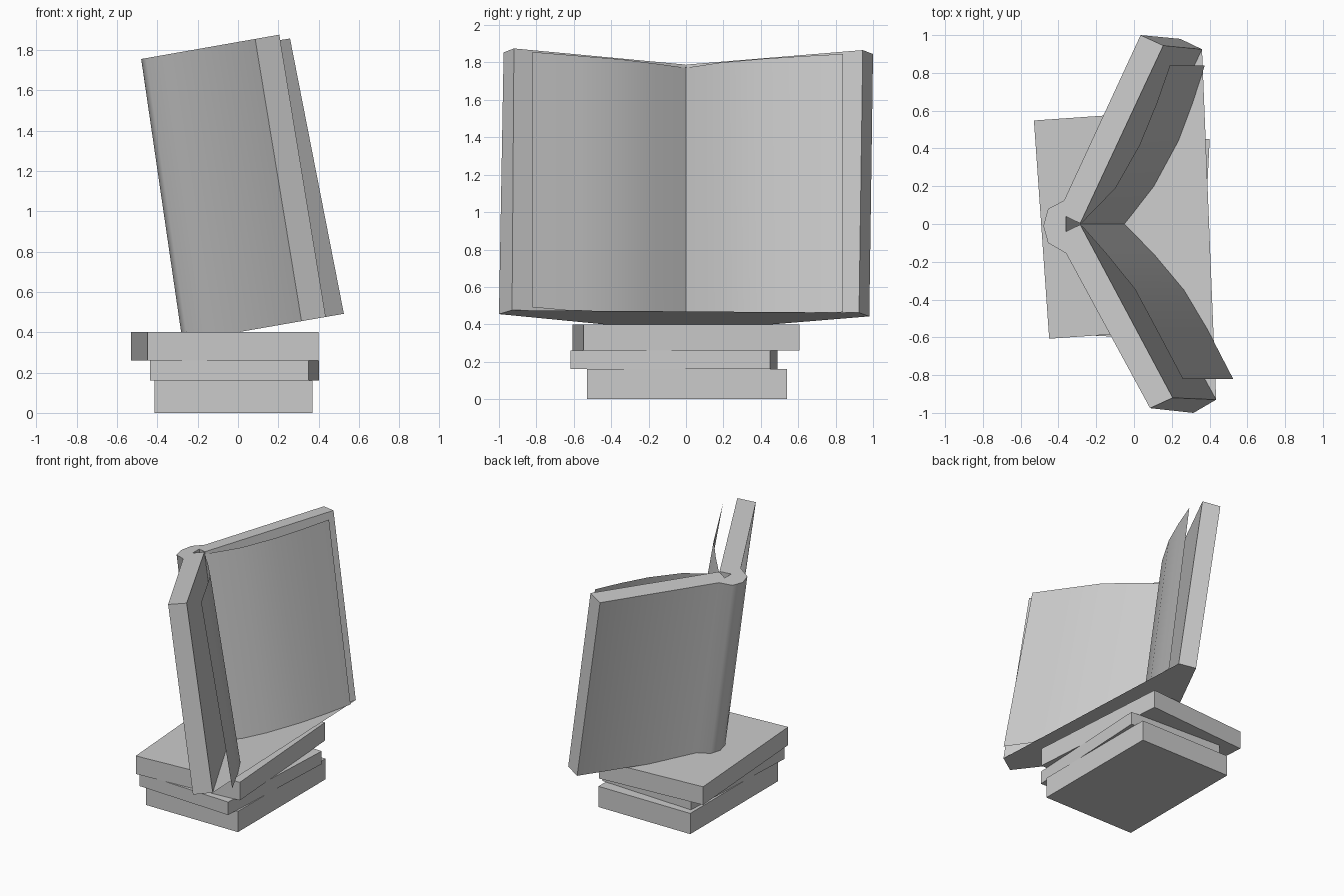
import bpy, bmesh, math

if "Cube" in bpy.data.objects:
    bpy.data.objects.remove(bpy.data.objects["Cube"])


def make_object(name, bm):
    mesh = bpy.data.meshes.new(name)
    bmesh.ops.recalc_face_normals(bm, faces=bm.faces)
    bm.to_mesh(mesh)
    bm.free()
    obj = bpy.data.objects.new(name, mesh)
    bpy.context.collection.objects.link(obj)
    return obj


def smooth(obj, angle):
    bpy.ops.object.select_all(action='DESELECT')
    bpy.context.view_layer.objects.active = obj
    obj.select_set(True)
    bpy.ops.object.shade_smooth_by_angle(angle=math.radians(angle))


def slab(name, x, y, z0, z1, width, length, turn):
    bpy.ops.mesh.primitive_cube_add(size=1, location=(x, y, (z0 + z1) / 2),
                                    rotation=(0, 0, math.radians(turn)))
    obj = bpy.context.object
    obj.name = name
    obj.scale = (width, length, z1 - z0)


def loft(name, rows, top_start, top_slope, closed):
    """Join a lower and an upper outline; rows hold (x, y) low and (x, y) high."""
    bm = bmesh.new()
    low = [bm.verts.new((r[0], r[1], 0.40 + 0.174 * r[0])) for r in rows]
    high = [bm.verts.new((r[2], r[3], top_start + top_slope * r[2])) for r in rows]
    n = len(rows)
    for i in range(n if closed else n - 1):
        j = (i + 1) % n
        bm.faces.new((low[i], low[j], high[j], high[i]))
    if closed:
        caps = [bm.faces.new(low[::-1]), bm.faces.new(high)]
        bmesh.ops.triangulate(bm, faces=caps)
    return make_object(name, bm)


# stack of closed books
slab("bottom_book", -0.022, 0.005, 0.0, 0.16, 0.785, 1.07, 0)
slab("middle_book", -0.018, -0.065, 0.16, 0.26, 0.786, 1.07, -2.8)
slab("top_book", -0.065, 0.0, 0.26, 0.40, 0.851, 1.158, 4)

# leaning open cover with rounded spine and a small gap behind the hinge
cover = loft("open_cover", [
    (0.315, -1.0, 0.085, -0.975),
    (-0.15, -0.17, -0.36, -0.155),
    (-0.25, -0.115, -0.455, -0.10),
    (-0.275, -0.015, -0.48, -0.01),
    (-0.25, 0.065, -0.455, 0.08),
    (-0.165, 0.11, -0.37, 0.125),
    (0.245, 0.98, 0.035, 1.0),
    (0.36, 0.925, 0.155, 0.945),
    (-0.075, 0.003, -0.285, 0.003),
    (-0.155, 0.035, -0.36, 0.04),
    (-0.155, -0.045, -0.36, -0.04),
    (-0.075, -0.003, -0.285, -0.003),
    (0.435, -0.93, 0.205, -0.92),
], 1.839, 0.176, True)
smooth(cover, 50)

# two curved page sheets
front_page = loft("front_page", [
    (-0.05, 0, -0.285, 0),
    (0.11, -0.165, -0.14, -0.165),
    (0.265, -0.35, 0.005, -0.345),
    (0.39, -0.56, 0.12, -0.56),
    (0.525, -0.82, 0.258, -0.82),
], 1.816, 0.155, False)
back_page = loft("back_page", [
    (-0.05, 0, -0.285, 0),
    (0.105, 0.2, -0.1, 0.19),
    (0.235, 0.44, 0.03, 0.42),
    (0.31, 0.64, 0.12, 0.64),
    (0.375, 0.84, 0.19, 0.84),
], 1.816, 0.155, False)
for page in (front_page, back_page):
    smooth(page, 40)
